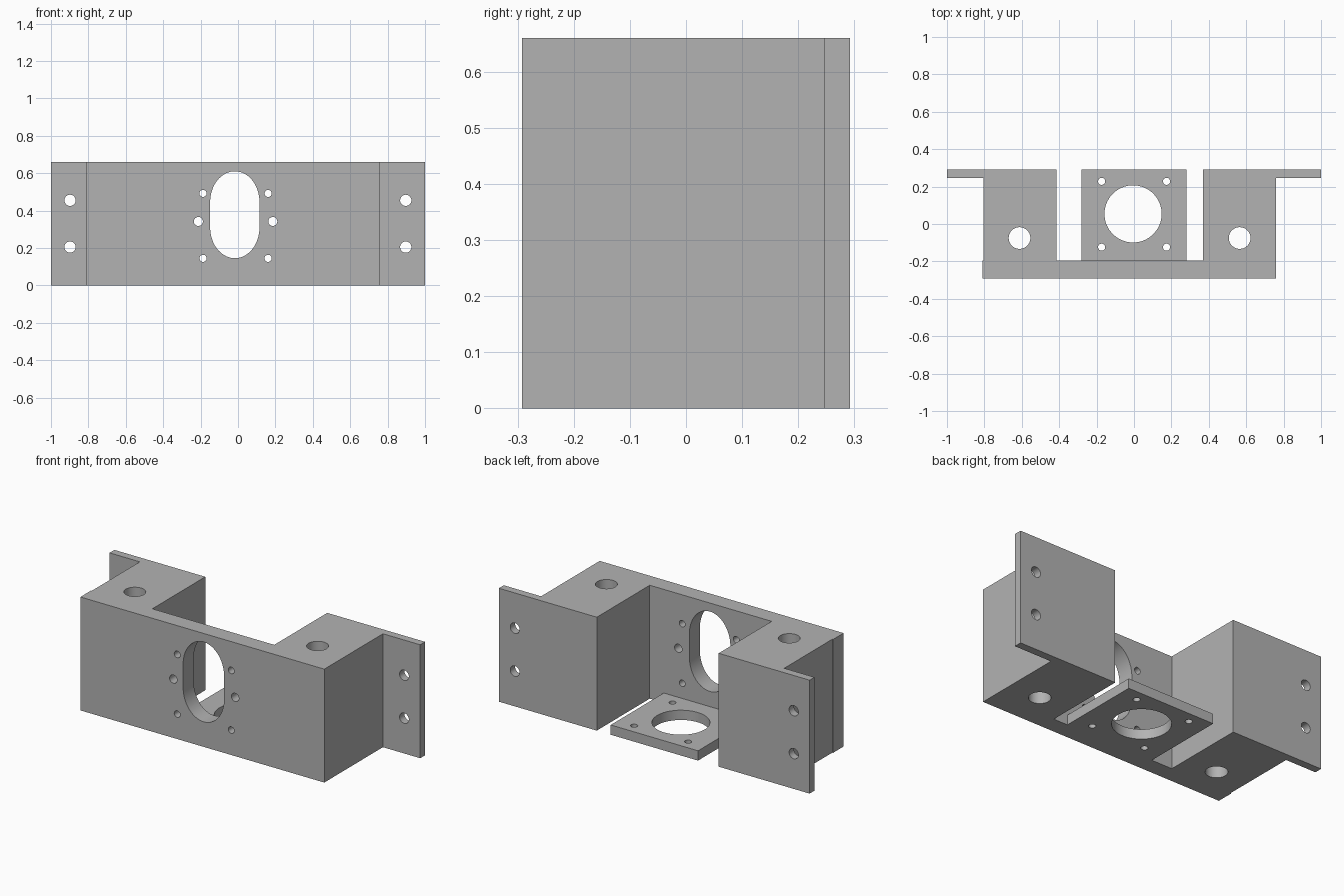
import bpy
import bmesh
from math import cos, sin, pi, radians
from mathutils import Matrix, Vector

if "Cube" in bpy.data.objects:
    bpy.data.objects.remove(bpy.data.objects["Cube"])

grey = bpy.data.materials.new("plain grey")
grey.use_nodes = True
grey.diffuse_color = (0.45, 0.45, 0.45, 1)
grey.node_tree.nodes["Principled BSDF"].inputs["Base Color"].default_value = grey.diffuse_color

HEIGHT = 0.66
FRONT, BACK = -0.292, 0.292
WALL_BACK = -0.195


def to_object(bm, name):
    bmesh.ops.recalc_face_normals(bm, faces=bm.faces)
    mesh = bpy.data.meshes.new(name)
    bm.to_mesh(mesh)
    bm.free()
    mesh.materials.append(grey)
    obj = bpy.data.objects.new(name, mesh)
    bpy.context.collection.objects.link(obj)
    return obj


def box(name, x, y, z):
    bm = bmesh.new()
    bmesh.ops.create_cube(bm, size=1)
    spans = (x, y, z)
    centre = Vector([(a + b) / 2 for a, b in spans])
    size = Vector([b - a for a, b in spans])
    for v in bm.verts:
        v.co = v.co * size + centre
    return to_object(bm, name)


def add_hole(bm, axis, u, v, radius, radius_v=None, straight=0, segments=48):
    """Long prism along y or z; straight stretches the outline into a slot."""
    radius_v = radius_v or radius
    ring = []
    for i in range(segments):
        a = 2 * pi * (i + 0.5) / segments
        shift = straight / 2 if sin(a) > 0 else -straight / 2
        p, q = u + radius * cos(a), v + radius_v * sin(a) + shift
        ring.append(bm.verts.new((p, -1, q) if axis == "y" else (p, q, -1)))
    face = bm.faces.new(ring)
    top = bmesh.ops.extrude_face_region(bm, geom=[face])["geom"]
    move = Vector((0, 2, 0)) if axis == "y" else Vector((0, 0, 2))
    bmesh.ops.translate(bm, vec=move, verts=[g for g in top if isinstance(g, bmesh.types.BMVert)])


def drill(obj, axis, holes):
    """Cut all holes, bake the result and discard the cutter."""
    bm = bmesh.new()
    for hole in holes:
        add_hole(bm, axis, *hole)
    cutter = to_object(bm, obj.name + "_cutter")
    cutter.hide_render = True
    mod = obj.modifiers.new("holes", "BOOLEAN")
    mod.operation, mod.solver, mod.object = "DIFFERENCE", "EXACT", cutter
    graph = bpy.context.evaluated_depsgraph_get()
    baked = bpy.data.meshes.new_from_object(obj.evaluated_get(graph))
    obj.modifiers.clear()
    obj.data = baked
    bpy.data.objects.remove(cutter)
    bpy.ops.object.select_all(action="DESELECT")
    obj.select_set(True)
    bpy.context.view_layer.objects.active = obj
    bpy.ops.object.shade_smooth_by_angle(angle=radians(30))


# Front wall with oval window and screw holes
wall = box("front_wall", (-0.81, 0.76), (FRONT, WALL_BACK), (0, HEIGHT))
wall_holes = [(-0.017, 0.378, 0.132, 0.165, 0.135)]
wall_holes += [(x, z, 0.019) for x in (-0.187, 0.161) for z in (0.145, 0.492)]
wall_holes += [(x, 0.342, 0.024) for x in (-0.212, 0.186)]
drill(wall, "y", wall_holes)

# Side blocks with vertical bores, and thin mounting flanges
sides = (("right", (-0.805, -0.415), (-1, -0.805), -0.612, -0.898),
         ("left", (0.37, 0.76), (0.76, 1), 0.565, 0.897))
for side, block_x, flange_x, bore_x, screw_x in sides:
    block = box(side + "_block", block_x, (WALL_BACK, BACK), (0, HEIGHT))
    drill(block, "z", [(bore_x, -0.075, 0.058)])
    flange = box(side + "_flange", flange_x, (0.247, BACK), (0, HEIGHT))
    drill(flange, "y", [(screw_x, z, 0.03) for z in (0.205, 0.455)])

# Bottom shelf with round opening and corner screw holes
shelf = box("bottom_shelf", (-0.282, 0.28), (WALL_BACK, BACK), (0, 0.057))
shelf_holes = [(-0.005, 0.054, 0.153)]
shelf_holes += [(x, y, 0.019) for x in (-0.173, 0.174) for y in (-0.124, 0.228)]
drill(shelf, "z", shelf_holes)
